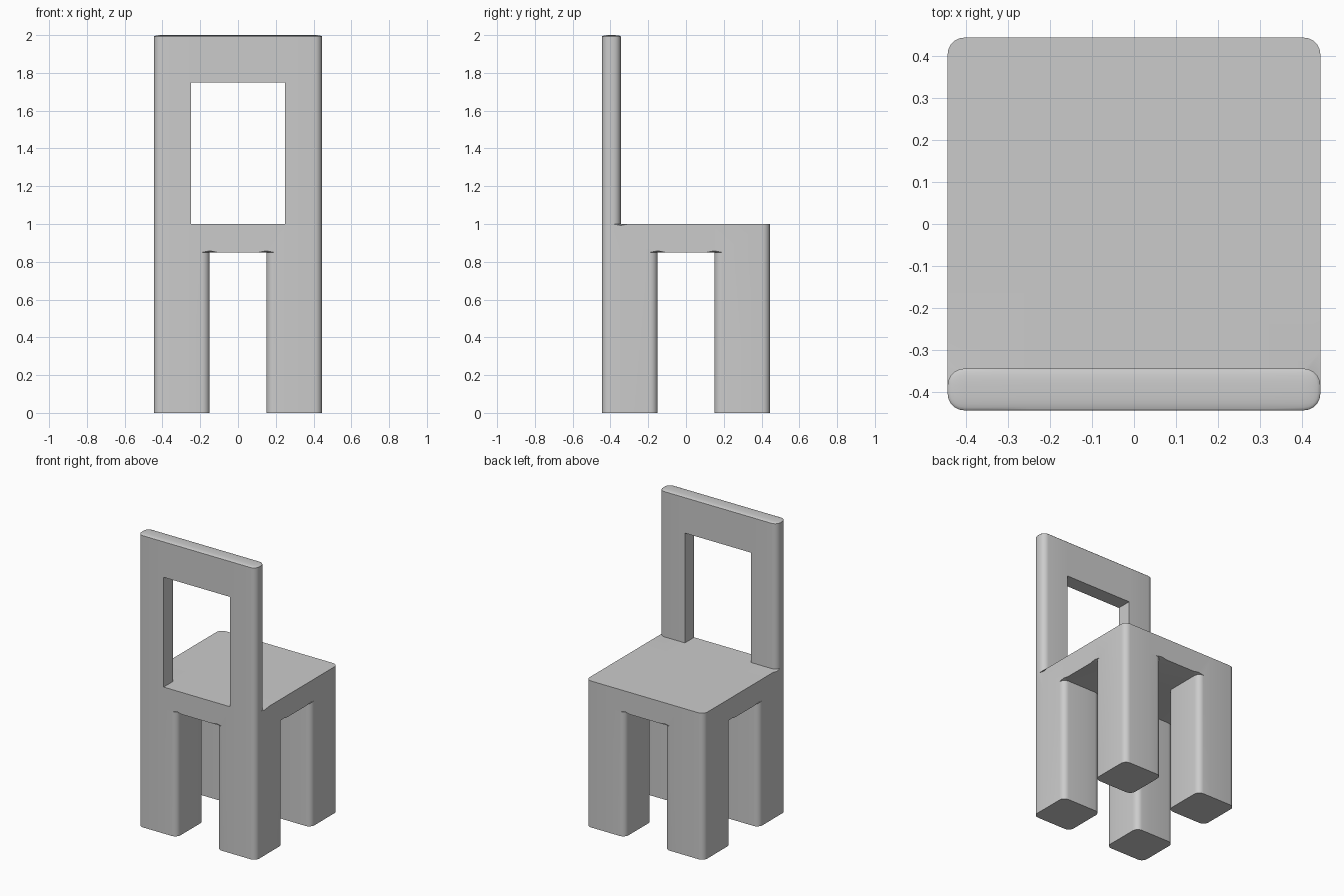
import bpy, bmesh
from mathutils import Vector
from math import radians

if "Cube" in bpy.data.objects:
    bpy.data.objects.remove(bpy.data.objects["Cube"])

STRETCH = 5.0      # bevel in a z-stretched space so rounding is shallow in height
R = 0.04
H = 0.445
XS = [-H, -0.25, -0.15, 0.15, 0.25, H]
YS = [-H, -0.345, -0.15, 0.15, H]
ZS = [0, 0.85, 1.0, 1.75, 2.0]


def solid(i, j, k):
    """Which cells of the block layout belong to the chair."""
    if not (0 <= i < 5 and 0 <= j < 4 and 0 <= k < 4):
        return False
    if k == 0:                                   # four legs
        return i != 2 and j != 2
    if k == 1:                                   # seat slab
        return True
    if k == 2:                                   # back posts
        return j == 0 and i in (0, 4)
    return j == 0                                # top rail


bm = bmesh.new()
cache = {}


def vert(i, j, k):
    if (i, j, k) not in cache:
        cache[i, j, k] = bm.verts.new((XS[i], YS[j], ZS[k] * STRETCH))
    return cache[i, j, k]


# Outer skin of legs, seat and back as one body
for i in range(5):
    for j in range(4):
        for k in range(4):
            if not solid(i, j, k):
                continue
            for a in range(3):
                for s in (0, 1):
                    n = [i, j, k]
                    n[a] += 2 * s - 1
                    if solid(*n):
                        continue
                    quad = []
                    for p, q in ((0, 0), (1, 0), (1, 1), (0, 1)):
                        c = [i, j, k]
                        c[a] += s
                        c[(a + 1) % 3] += p
                        c[(a + 2) % 3] += q
                        quad.append(vert(*c))
                    bm.faces.new(quad if s else quad[::-1])
bm.normal_update()


# Rounded edges: uprights (except the back opening) and the top rim
def rounded(e):
    if not e.is_convex or e.calc_face_angle(0) < 1:
        return False
    a, b = (v.co for v in e.verts)
    mid = (a + b) / 2
    if abs(a.z - b.z) > 0.01:
        return not (abs(abs(mid.x) - 0.25) < 0.01 and mid.z > STRETCH)
    return mid.z > 1.99 * STRETCH


bmesh.ops.bevel(bm, geom=[e for e in bm.edges if rounded(e)], offset=R,
                offset_type='OFFSET', segments=5, profile=0.5,
                affect='EDGES', clamp_overlap=False)
for v in bm.verts:
    v.co.z /= STRETCH
bmesh.ops.recalc_face_normals(bm, faces=bm.faces[:])

mesh = bpy.data.meshes.new("chair_body")
bm.to_mesh(mesh)
bm.free()
chair = bpy.data.objects.new("chair_body", mesh)
bpy.context.collection.objects.link(chair)
bpy.context.view_layer.objects.active = chair
chair.select_set(True)
bpy.ops.object.shade_smooth_by_angle(angle=radians(30))
